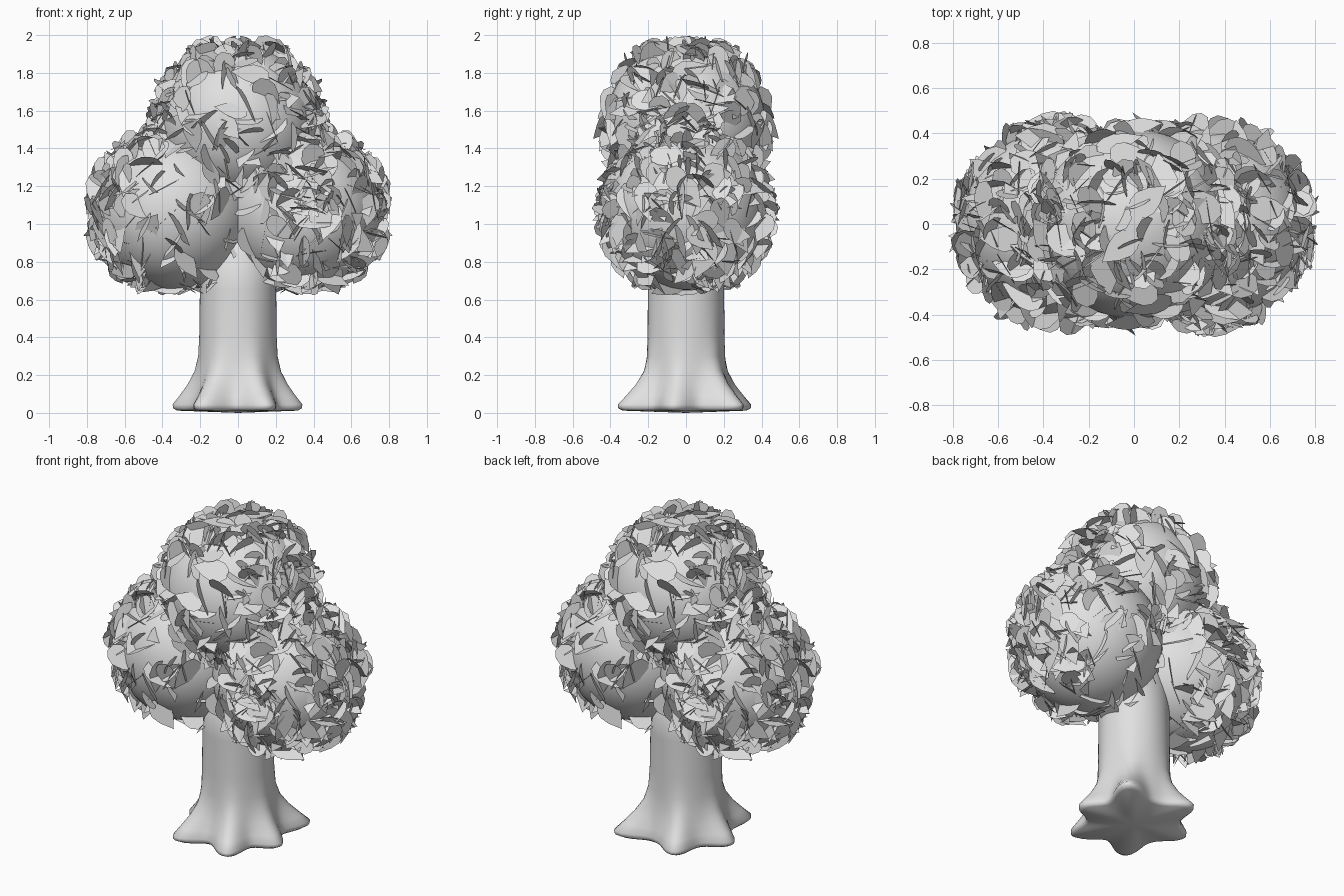
import bpy, bmesh, math, random
from mathutils import Vector, Matrix

if "Cube" in bpy.data.objects:
    bpy.data.objects.remove(bpy.data.objects["Cube"])

random.seed(11)
R = 0.42
CENTRES = {"left": Vector((-0.335, 0, 1.07)), "right": Vector((0.335, 0, 1.07)),
           "top": Vector((0, 0, 1.535))}

grey = bpy.data.materials.new("light grey")
grey.diffuse_color = (0.75, 0.75, 0.75, 1)
grey.use_nodes = True
grey.node_tree.nodes["Principled BSDF"].inputs["Base Color"].default_value = grey.diffuse_color


def finish(name, bm, smooth):
    mesh = bpy.data.meshes.new(name)
    bm.to_mesh(mesh)
    bm.free()
    mesh.materials.append(grey)
    obj = bpy.data.objects.new(name, mesh)
    bpy.context.collection.objects.link(obj)
    for p in mesh.polygons:
        p.use_smooth = smooth
    return obj


# Trunk: rings that flare into roots; (height, valley radius, root spread 0..1)
RINGS = [(1.05, 0.20, 0), (0.65, 0.202, 0), (0.42, 0.203, 0.02), (0.30, 0.206, 0.06),
         (0.22, 0.213, 0.2), (0.15, 0.228, 0.45), (0.09, 0.245, 0.75),
         (0.045, 0.258, 1), (0.025, 0.257, 1), (0.012, 0.24, 0.93)]
# Roots: (angle in degrees, reach)
ROOTS = [(45, 0.41), (114, 0.37), (174, 0.345), (238, 0.395), (295, 0.39), (348, 0.345)]
SEG = 90


def root_bump(a):
    total = 0
    for deg, reach in ROOTS:
        d = (a - math.radians(deg) + math.pi) % (2 * math.pi) - math.pi
        total += (reach - 0.255) * math.exp(-(d / 0.28) ** 2)
    return total


bm = bmesh.new()
rings = []
for z, valley, spread in RINGS:
    ring = []
    for i in range(SEG):
        a = 2 * math.pi * i / SEG
        r = valley + spread * root_bump(a)
        ring.append(bm.verts.new((r * math.cos(a), r * math.sin(a), z)))
    rings.append(ring)
for upper, lower in zip(rings, rings[1:]):
    for i in range(SEG):
        j = (i + 1) % SEG
        bm.faces.new((lower[i], lower[j], upper[j], upper[i]))
bm.faces.new(rings[0])
# Slightly domed underside
hub = bm.verts.new((0, 0, 0.0))
for i in range(SEG):
    bm.faces.new((rings[-1][(i + 1) % SEG], rings[-1][i], hub))
bmesh.ops.recalc_face_normals(bm, faces=bm.faces)
finish("trunk", bm, True)

# Foliage balls
for name, c in CENTRES.items():
    bm = bmesh.new()
    bmesh.ops.create_uvsphere(bm, u_segments=48, v_segments=24, radius=R,
                              matrix=Matrix.Translation(c))
    finish(name + "_foliage_ball", bm, True)

# Leaf outline: rounded at one end, pointed at the other (tip towards -y)
LEAF = [(0, -0.085), (0.035, -0.03), (0.05, 0.015), (0.043, 0.05), (0.02, 0.075),
        (-0.02, 0.075), (-0.043, 0.05), (-0.05, 0.015), (-0.035, -0.03)]


def random_direction():
    while True:
        v = Vector([random.uniform(-1, 1) for _ in range(3)])
        if 0.1 < v.length < 1:
            return v.normalized()


def leaf_matrices(key, count):
    """Random leaves on a ball, sparser on the sheltered side."""
    centre = CENTRES[key]
    result = []
    while len(result) < count:
        n = random_direction()
        if key == "left":
            bare = (n.y < -0.3 and n.x > -0.6 and n.z < 0.7) or (n.y > 0.3 and n.x > 0.35)
        else:
            bare = abs(n.y) > 0.5 and n.z < 0.5
        if bare and random.random() > 0.3:
            continue
        p = centre + n * random.uniform(R - 0.03, R + 0.03)
        if any((p - c).length < R - 0.01 for k, c in CENTRES.items() if k != key):
            continue
        # Tips hang loosely downwards
        tip = (Vector((0, 0, -0.7)) + random_direction() + n * 0.1).normalized()
        side = tip.cross(random_direction()).normalized()
        m = Matrix((side, -tip, side.cross(-tip))).transposed()
        m = Matrix.Translation(p) @ m.to_4x4() @ Matrix.Scale(random.uniform(1.05, 1.4), 4)
        # Keep leaves within the crown
        points = [m @ Vector((x, y, 0)) for x, y in LEAF]
        if max((q - centre).length for q in points) < R + 0.085 \
                and max(abs(q.x) for q in points) < 0.82 \
                and min(q.z for q in points) > 0.62 \
                and max(q.z for q in points) < 2.0:
            result.append(m)
    return result


def build_leaves(name, matrices):
    bm = bmesh.new()
    for m in matrices:
        bm.faces.new([bm.verts.new(m @ Vector((x, y, 0))) for x, y in LEAF])
    finish(name, bm, False)


# Leaves repeat with a half turn around the trunk
half_turn = Matrix.Rotation(math.pi, 4, 'Z')
left = leaf_matrices("left", 370)
top = leaf_matrices("top", 180)
build_leaves("left_leaves", left)
build_leaves("right_leaves", [half_turn @ m for m in left])
build_leaves("top_leaves", top + [half_turn @ m for m in top])
